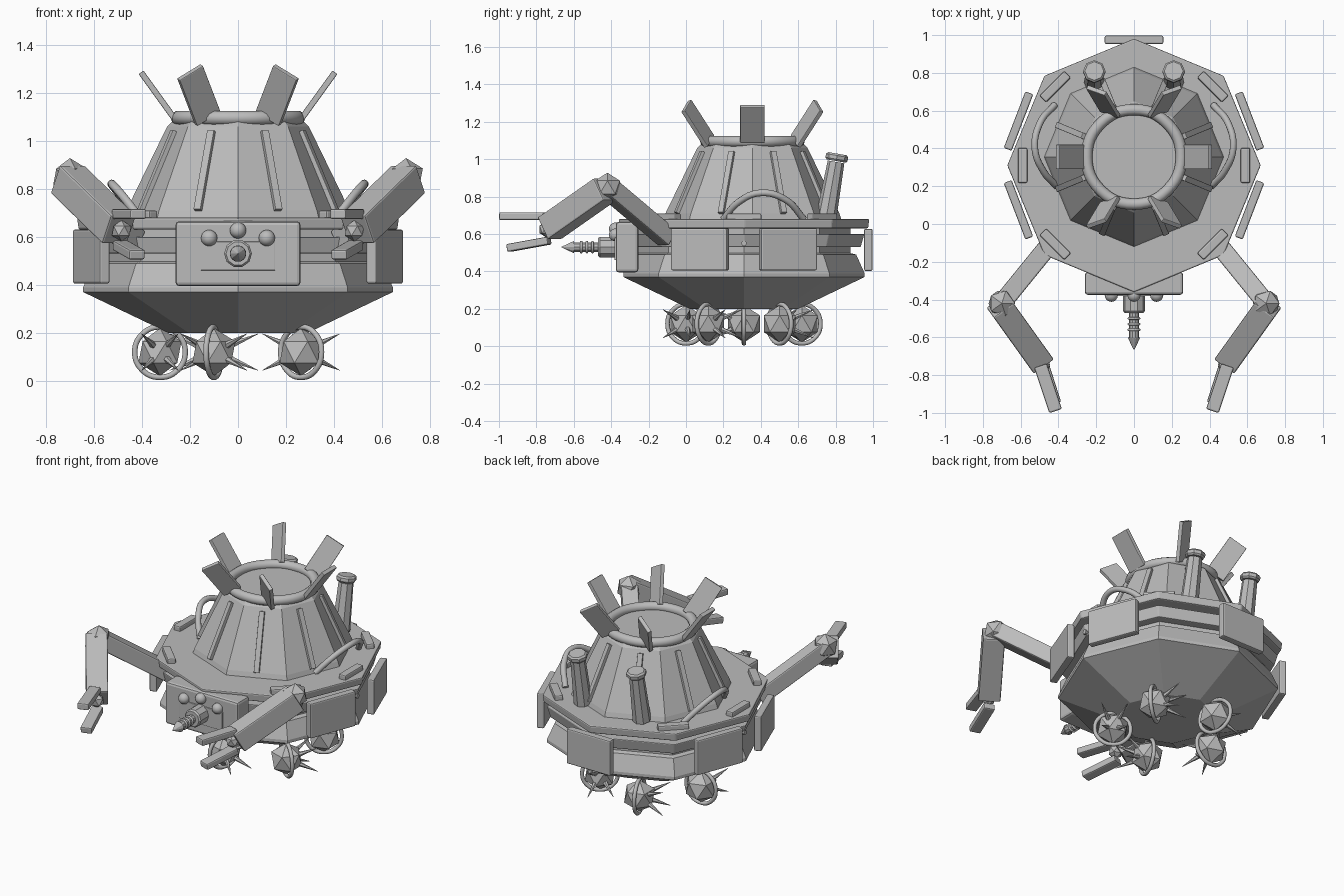
import bpy, bmesh
from math import sin, cos, pi, radians
from mathutils import Vector, Matrix

cube = bpy.data.objects.get("Cube")
if cube:
    bpy.data.objects.remove(cube, do_unlink=True)

grey = bpy.data.materials.new("plain grey")
grey.use_nodes = True
grey.diffuse_color = (0.5, 0.5, 0.5, 1)
grey.node_tree.nodes["Principled BSDF"].inputs["Base Color"].default_value = (0.5, 0.5, 0.5, 1)

HULL = Vector((0, 0.31, 0))
DOME = Vector((0, 0.355, 0))
UP = Vector((0, 0, 1))


def finish(name, bm, smooth=False, bevel=0):
    bmesh.ops.recalc_face_normals(bm, faces=bm.faces[:])
    mesh = bpy.data.meshes.new(name)
    bm.to_mesh(mesh)
    bm.free()
    mesh.materials.append(grey)
    if smooth:
        mesh.shade_smooth()
    ob = bpy.data.objects.new(name, mesh)
    bpy.context.collection.objects.link(ob)
    if bevel:
        mod = ob.modifiers.new("bevel", 'BEVEL')
        mod.width = bevel
        mod.segments = 2
    return ob


def frame(axis, up=UP):
    """Matrix whose local x runs along axis and local z leans to up."""
    x = Vector(axis).normalized()
    y = Vector(up).cross(x).normalized()
    return Matrix((x, y, x.cross(y))).transposed().to_4x4()


def box(name, centre, size, axis=(1, 0, 0), up=UP, bevel=0.008):
    bm = bmesh.new()
    bmesh.ops.create_cube(bm, size=1)
    bm.transform(Matrix.Translation(centre) @ frame(axis, up) @ Matrix.Diagonal((*size, 1)))
    return finish(name, bm, bevel=bevel)


def bar(name, p, q, width, height):
    p, q = Vector(p), Vector(q)
    return box(name, (p + q) / 2, ((q - p).length, width, height), q - p)


def lathe(name, profile, sides, centre, axis=UP, bevel=0, smooth=False):
    """Closed stack of regular polygons (radius, height) along axis."""
    bm = bmesh.new()
    loops = [[bm.verts.new((h, r * cos(2 * pi * i / sides), r * sin(2 * pi * i / sides)))
              for i in range(sides)] for r, h in profile]
    for a, b in zip(loops, loops[1:]):
        for i in range(sides):
            j = (i + 1) % sides
            bm.faces.new((a[i], a[j], b[j], b[i]))
    bm.faces.new(loops[0])
    bm.faces.new(loops[-1])
    helper = Vector((0, 1, 0)) if abs(Vector(axis).normalized().z) > 0.9 else UP
    bm.transform(Matrix.Translation(centre) @ frame(axis, helper))
    return finish(name, bm, smooth, bevel)


def ball(name, centre, radius, level=1, smooth=False):
    bm = bmesh.new()
    bmesh.ops.create_icosphere(bm, subdivisions=level, radius=radius)
    bm.transform(Matrix.Translation(centre))
    return finish(name, bm, smooth)


def tube(name, points, radius, cyclic=False):
    cu = bpy.data.curves.new(name, 'CURVE')
    cu.dimensions = '3D'
    cu.bevel_depth = radius
    cu.bevel_resolution = 3
    cu.resolution_u = 6
    cu.use_fill_caps = True
    sp = cu.splines.new('BEZIER')
    sp.bezier_points.add(len(points) - 1)
    for bp, p in zip(sp.bezier_points, points):
        bp.co = p
        bp.handle_left_type = bp.handle_right_type = 'AUTO'
    sp.use_cyclic_u = cyclic
    cu.materials.append(grey)
    ob = bpy.data.objects.new(name, cu)
    bpy.context.collection.objects.link(ob)


def ring(name, centre, axis, radius, thick):
    m = frame(axis, (0, 1, 0) if Vector(axis).z > 0.9 else UP)
    pts = [Vector(centre) + m @ Vector((0, radius * cos(i * pi / 4), radius * sin(i * pi / 4)))
           for i in range(8)]
    tube(name, pts, thick, True)


def polar(centre, r, a, z):
    return centre + Vector((r * cos(a), r * sin(a), z))


# Octagonal hull, bands and deck
lathe("lower_hull", [(0.29, 0.2), (0.645, 0.37), (0.645, 0.39), (0.6, 0.49), (0.56, 0.5)], 8, HULL)
lathe("hull_core", [(0.57, 0.48), (0.57, 0.64)], 8, HULL)
lathe("middle_band", [(0.625, 0.53), (0.645, 0.6)], 8, HULL, bevel=0.006)
lathe("deck", [(0.665, 0.63), (0.672, 0.68)], 8, HULL, bevel=0.008)

# Dome with top ring and raised strips
lathe("dome", [(0.475, 0.68), (0.465, 0.71), (0.295, 1.06), (0.27, 1.085)], 8, DOME)
ring("top_ring", DOME + UP * 1.095, UP, 0.25, 0.03)
for k in range(8):
    a = radians(22.5 + 45 * k)
    low, high = polar(DOME, 0.435, a, 0.71), polar(DOME, 0.285, a, 1.04)
    box("dome_strip", (low + high) / 2, ((high - low).length, 0.032, 0.03), high - low,
        (cos(a), sin(a), 0.4), bevel=0.003)

# Fins around the dome top
for s in (-1, 1):
    box("side_fin", (s * 0.335, 0.355, 1.19), (0.235, 0.13, 0.025),
        (s * 0.13, 0, 0.18), (s, 0, 0), bevel=0.004)
    for t in (-1, 1):
        long = Vector((s * 0.075, t * 0.125, 0.195))
        wide = Vector((-s * 0.1, -t * 0.04, 0.05))
        box("corner_fin", (s * 0.163, 0.355 + t * 0.292, 1.19), (0.24, 0.12, 0.025),
            long, long.cross(wide), bevel=0.004)

# Armour panels, deck plates and pegs
box("back_panel", (0, 0.975, 0.515), (0.31, 0.045, 0.225))
for base in (0, 180):
    for d in (-21, 21):
        a = radians(base + d)
        box("side_panel", polar(HULL, 0.655, a, 0.518), (0.32, 0.045, 0.225),
            (-sin(a), cos(a), 0))
    for d in (-45, 0, 45):
        a = radians(base + d)
        box("deck_plate", polar(HULL, 0.59, a, 0.69), (0.185, 0.05, 0.04), (-sin(a), cos(a), 0))
    a = radians(base)
    lathe("side_peg", [(0.015, 0), (0.015, 0.06)], 8, polar(HULL, 0.58, a, 0.55), (cos(a), 0, 0))

# Handles, chimneys and arms, one per side
for s in (-1, 1):
    def at(x, y, z):
        return Vector((s * x, y, z))

    tube("handle", [at(0.41, 0.2, 0.68), at(0.48, 0.28, 0.77), at(0.525, 0.4, 0.82),
                    at(0.5, 0.53, 0.785), at(0.42, 0.63, 0.68)], 0.018)
    lean = Vector((0, 0.06, 0.34))
    lathe("chimney", [(0.055, 0), (0.045, 0.3)], 8, at(0.21, 0.75, 0.69), lean)
    lathe("chimney_cap", [(0.052, 0), (0.06, 0.01), (0.06, 0.03), (0.05, 0.04)], 8,
          at(0.21, 0.803, 0.99), lean)

    elbow = at(0.7, -0.42, 0.85)
    bar("upper_arm", at(0.44, -0.1, 0.58), elbow, 0.1, 0.1)
    ball("elbow", elbow, 0.078)
    bar("forearm", at(0.71, -0.43, 0.84), at(0.495, -0.73, 0.63), 0.13, 0.135)
    ball("wrist", at(0.485, -0.745, 0.625), 0.045)
    bar("upper_finger", at(0.495, -0.75, 0.695), at(0.415, -0.99, 0.695), 0.07, 0.042)
    bar("lower_finger", at(0.49, -0.73, 0.565), at(0.42, -0.95, 0.525), 0.07, 0.042)

# Front housing with lamps and drill
FRONT = Vector((0, -1, 0))
box("front_housing", (0, -0.315, 0.53), (0.52, 0.12, 0.27), bevel=0.015)
box("front_plate", (0, -0.375, 0.52), (0.31, 0.014, 0.12), bevel=0.003)
for x, z in ((-0.12, 0.595), (0, 0.627), (0.12, 0.595)):
    ball("lamp", (x, -0.378, z), 0.034, 3, True)
lathe("drill_base", [(0.058, 0), (0.058, 0.09), (0.05, 0.1)], 10, (0, -0.37, 0.53), FRONT)
lathe("drill_shaft", [(0.027, 0), (0.027, 0.15)], 10, (0, -0.46, 0.53), FRONT)
for y in (-0.5, -0.53, -0.56):
    ring("drill_ring", (0, y, 0.53), FRONT, 0.027, 0.007)
lathe("drill_tip", [(0.034, 0), (0.002, 0.065)], 10, (0, -0.6, 0.53), FRONT)

# Five spiked rollers below the hull
for k in range(5):
    a = radians(36 + 72 * k)
    c = polar(HULL, 0.325, a, 0.12)
    out, along = Vector((cos(a), sin(a), 0)), Vector((-sin(a), cos(a), 0))
    ball("roller", c, 0.1)
    ring("roller_ring", c, along, 0.105, 0.012)
    for u in (-1, 1):
        for v in (-1, 1):
            d = (along + out * 0.45 * u + UP * 0.45 * v).normalized()
            lathe("roller_spike", [(0.016, 0.07), (0.001, 0.2)], 6, c, d)
